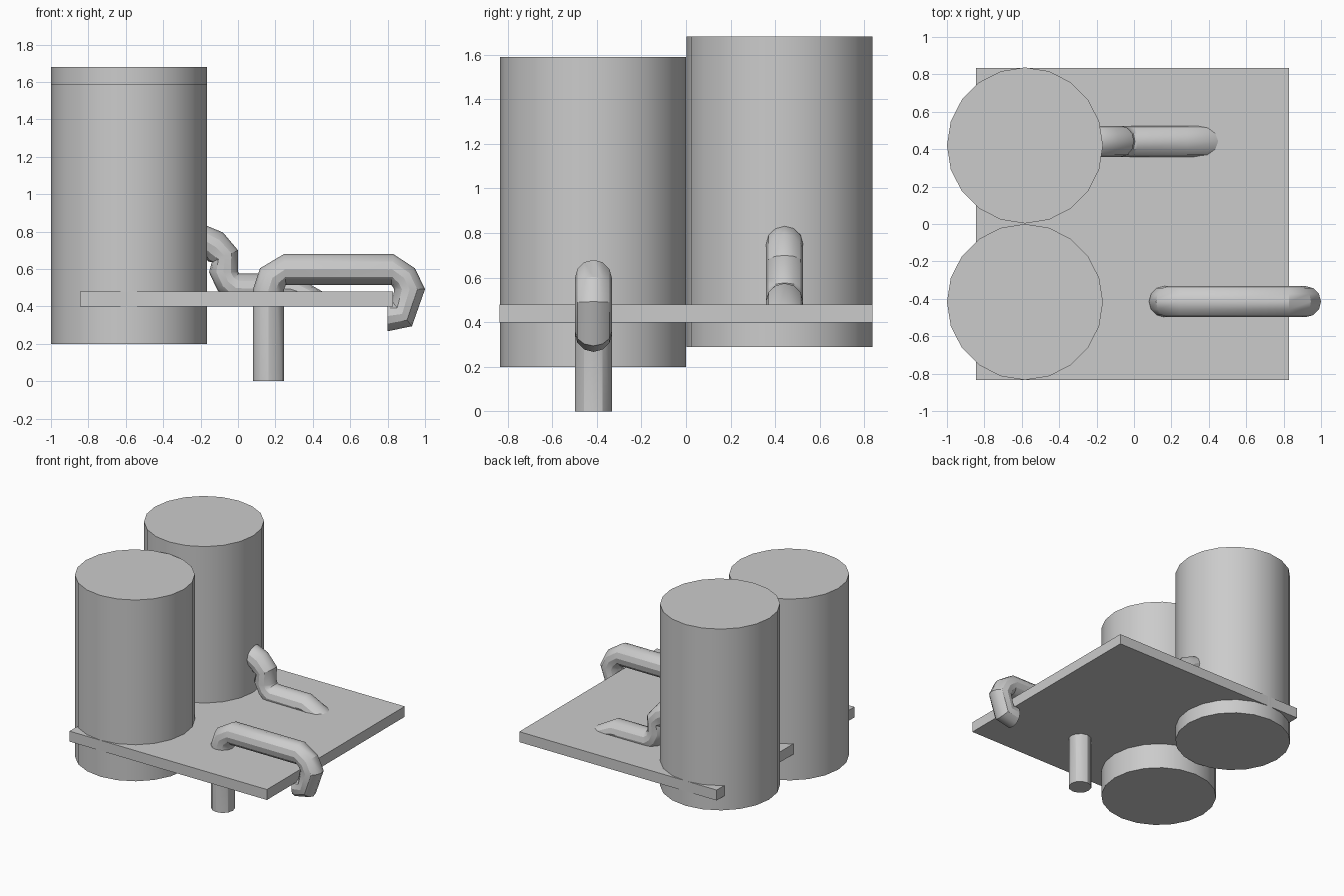
import bpy, bmesh, math
from mathutils import Vector

if "Cube" in bpy.data.objects:
    bpy.data.objects.remove(bpy.data.objects["Cube"])


def add_object(name, bm, smooth=True):
    bmesh.ops.recalc_face_normals(bm, faces=bm.faces)
    mesh = bpy.data.meshes.new(name)
    bm.to_mesh(mesh)
    bm.free()
    obj = bpy.data.objects.new(name, mesh)
    bpy.context.collection.objects.link(obj)
    if smooth:
        bpy.ops.object.select_all(action='DESELECT')
        obj.select_set(True)
        bpy.context.view_layer.objects.active = obj
        bpy.ops.object.shade_smooth_by_angle(angle=math.radians(30))
    return obj


def tank(name, x, y, z0, z1, radius, sides=20):
    bm = bmesh.new()
    bmesh.ops.create_cone(bm, cap_ends=True, segments=sides,
                          radius1=radius, radius2=radius, depth=z1 - z0)
    bmesh.ops.translate(bm, verts=bm.verts, vec=(x, y, (z0 + z1) / 2))
    return add_object(name, bm)


def pipe(name, y, radius, rings, sides=12):
    """Loft rings; each ring is (outer x, outer z, inner x, inner z)."""
    bm = bmesh.new()
    loops = []
    for ox, oz, ix, iz in rings:
        mid = Vector(((ox + ix) / 2, y, (oz + iz) / 2))
        half = Vector(((ox - ix) / 2, 0, (oz - iz) / 2))
        loop = []
        for i in range(sides):
            a = 2 * math.pi * i / sides
            offset = half * math.cos(a) + Vector((0, radius * math.sin(a), 0))
            loop.append(bm.verts.new(mid + offset))
        loops.append(loop)
    for a, b in zip(loops, loops[1:]):
        for i in range(sides):
            j = (i + 1) % sides
            bm.faces.new((a[i], a[j], b[j], b[i]))
    bm.faces.new(loops[0])
    bm.faces.new(loops[-1])
    return add_object(name, bm)


# Flat base plate
bm = bmesh.new()
bmesh.ops.create_cube(bm, size=1)
bmesh.ops.scale(bm, verts=bm.verts, vec=(1.675, 1.67, 0.08))
bmesh.ops.translate(bm, verts=bm.verts, vec=(-0.0075, 0, 0.44))
add_object("base_plate", bm, smooth=False)

# Two tanks passing through the plate
tank("front_tank", -0.583, -0.417, 0.20, 1.59, 0.417)
tank("back_tank", -0.583, 0.42, 0.29, 1.68, 0.417)

# Front pipe: rises through the plate, runs along it and hooks round its edge
pipe("front_pipe", -0.415, 0.083, [
    (0.08, 0.00, 0.246, 0.00),
    (0.08, 0.49, 0.246, 0.49),
    (0.118, 0.604, 0.25, 0.50),
    (0.246, 0.68, 0.256, 0.515),
    (0.83, 0.68, 0.82, 0.515),
    (0.946, 0.604, 0.83, 0.50),
    (1.00, 0.492, 0.835, 0.49),
    (0.93, 0.294, 0.825, 0.425),
    (0.80, 0.267, 0.80, 0.43),
])

# Back pipe: leaves the back tank, drops to the plate and sinks into it
pipe("back_pipe", 0.442, 0.083, [
    (-0.20, 0.835, -0.20, 0.67),
    (-0.165, 0.83, -0.175, 0.665),
    (-0.08, 0.795, -0.16, 0.64),
    (0.00, 0.70, -0.14, 0.636),
    (0.00, 0.585, -0.155, 0.583),
    (0.005, 0.577, -0.11, 0.487),
    (0.02, 0.575, -0.04, 0.42),
    (0.285, 0.575, 0.275, 0.41),
    (0.45, 0.48, 0.284, 0.45),
])
